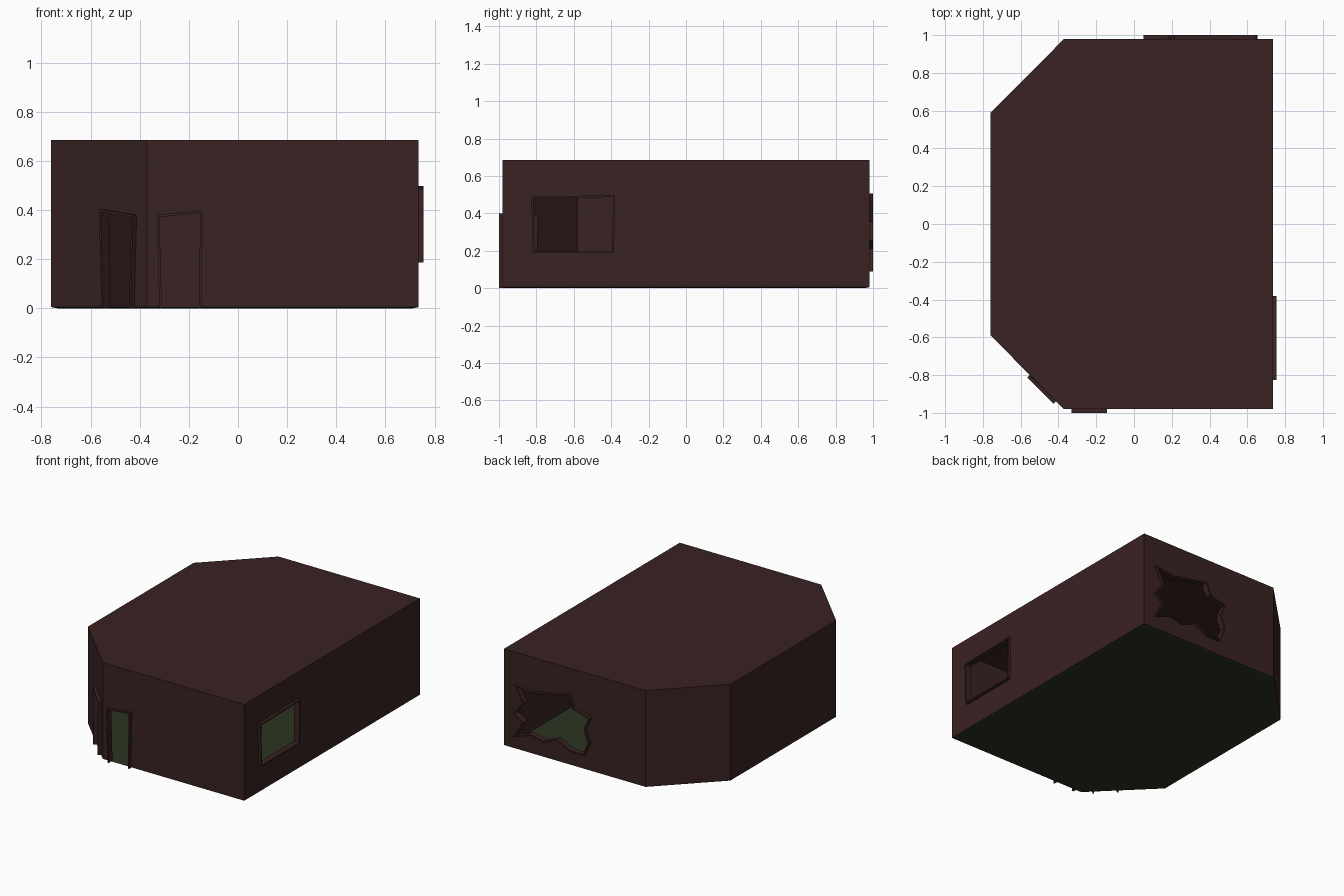
import bpy, bmesh
from mathutils import Vector

if "Cube" in bpy.data.objects:
    bpy.data.objects.remove(bpy.data.objects["Cube"])


def material(name, rgb):
    m = bpy.data.materials.new(name)
    m.diffuse_color = (*rgb, 1)
    m.use_nodes = True
    m.node_tree.nodes["Principled BSDF"].inputs["Base Color"].default_value = m.diffuse_color
    return m


BROWN = material("dark red brown", (0.042, 0.016, 0.016))
GREEN = material("dark moss green", (0.025, 0.034, 0.016))
WALL = 0.022      # wall thickness
HEIGHT = 0.685
UP = Vector((0, 0, 1))


def make(name, verts, faces, mat):
    me = bpy.data.meshes.new(name)
    bm = bmesh.new()
    vs = [bm.verts.new(v) for v in verts]
    for f in faces:
        bm.faces.new([vs[i] for i in f])
    bmesh.ops.recalc_face_normals(bm, faces=bm.faces)
    bm.to_mesh(me)
    bm.free()
    ob = bpy.data.objects.new(name, me)
    bpy.context.collection.objects.link(ob)
    me.materials.append(mat)
    return ob


def loft(name, a, b, mat):
    """Closed solid between two matching loops."""
    n = len(a)
    faces = [tuple(range(n)), tuple(range(n, 2 * n))]
    faces += [(i, (i + 1) % n, n + (i + 1) % n, n + i) for i in range(n)]
    return make(name, list(a) + list(b), faces, mat)


def footprint(inset, z):
    """Rectangle with both left corners cut off, shrunk by inset."""
    c = inset * 0.414
    l, r, y = -0.76 + inset, 0.735 - inset, 0.98 - inset
    return [(r, -y, z), (r, y, z), (-0.37 + c, y, z), (l, 0.59 - c, z),
            (l, -0.59 + c, z), (-0.37 + c, -y, z)]


def offset(pts, d, closed):
    """Move a 2D outline sideways by d with mitred corners."""
    pts = [Vector(p) for p in pts]
    n = len(pts)
    out = []
    for i, p in enumerate(pts):
        e1 = (p - pts[i - 1]).normalized()
        e2 = (pts[(i + 1) % n] - p).normalized()
        if not closed and i == 0:
            e1 = e2
        if not closed and i == n - 1:
            e2 = e1
        n1, n2 = Vector((e1.y, -e1.x)), Vector((e2.y, -e2.x))
        out.append(p + (n1 + n2) * (d / max(0.4, 1 + n1.dot(n2))))
    return out


def opening(name, pts, origin, normal, closed):
    """Frame standing proud of a wall, plus the cutter for its hole."""
    if closed:  # make the outline clockwise so the offset goes inwards
        area = sum(pts[i - 1][0] * pts[i][1] - pts[i][0] * pts[i - 1][1]
                   for i in range(len(pts)))
        if area > 0:
            pts = pts[::-1]
    normal = Vector(normal).normalized()
    side = UP.cross(normal)
    org = Vector(origin)

    def place(ps, d):
        return [org + side * p[0] + UP * p[1] + normal * d for p in ps]

    inner = offset(pts, 0.01, closed)
    if not closed:  # door frames stand flat on the ground
        inner[0].y = inner[-1].y = 0
    n = len(pts)
    verts = (place(pts, 0.02) + place(inner, 0.02)
             + place(inner, -WALL) + place(pts, -WALL))
    faces = []
    for i in range(n if closed else n - 1):
        j = (i + 1) % n
        for k in range(4):
            m = (k + 1) % 4
            faces.append((k * n + i, k * n + j, m * n + j, m * n + i))
    if not closed:
        faces += [(0, n, 2 * n, 3 * n), (n - 1, 2 * n - 1, 3 * n - 1, 4 * n - 1)]
    make(name + "_frame", verts, faces, BROWN)
    mid = [tuple(v) for v in offset(pts, 0.005, closed)]
    if not closed:  # run door cutters below the wall
        mid[0] = (mid[0][0], -0.05)
        mid[-1] = (mid[-1][0], -0.05)
    return loft(name + "_cutter", place(mid, 0.06), place(mid, -0.06), BROWN)


# Walls and roof
walls = loft("walls_and_roof", footprint(0, 0.005), footprint(0, HEIGHT), BROWN)
cutters = [loft("room_cutter", footprint(WALL, -0.1),
                footprint(WALL, HEIGHT - WALL), BROWN)]

# Two leaning doorways, a side window and a ragged hole in the back
cutters.append(opening("front_door",
                       [(-0.32, 0), (-0.33, 0.38), (-0.143, 0.40), (-0.15, 0)],
                       (0, -0.98, 0), (0, -1, 0), False))
cutters.append(opening("corner_door",
                       [(-0.085, 0), (-0.098, 0.403), (0.098, 0.38), (0.085, 0)],
                       (-0.482, -0.868, 0), (-1, -1, 0), False))
cutters.append(opening("side_window",
                       [(-0.82, 0.187), (-0.827, 0.49), (-0.38, 0.497), (-0.385, 0.187)],
                       (0.735, 0, 0), (1, 0, 0), True))
hole = [(0.645, 0.467), (0.50, 0.446), (0.215, 0.505), (0.18, 0.42),
        (0.05, 0.382), (0.09, 0.295), (0.057, 0.208), (0.098, 0.105),
        (0.208, 0.105), (0.31, 0.157), (0.412, 0.113), (0.515, 0.136),
        (0.65, 0.09), (0.583, 0.213), (0.655, 0.256), (0.58, 0.353)]
cutters.append(opening("back_hole", [(-x, z) for x, z in hole],
                       (0, 0.98, 0), (0, 1, 0), True))

# Cut the room and openings, then drop the cutters
for c in cutters:
    c.hide_render = True
    m = walls.modifiers.new(c.name, 'BOOLEAN')
    m.operation, m.solver, m.object = 'DIFFERENCE', 'EXACT', c
dg = bpy.context.evaluated_depsgraph_get()
walls.data = bpy.data.meshes.new_from_object(walls.evaluated_get(dg))
walls.modifiers.clear()
for c in cutters:
    bpy.data.objects.remove(c)

# Floor slab, slightly narrower underneath
loft("floor", footprint(0.025, 0), footprint(0, 0.005), GREEN)
